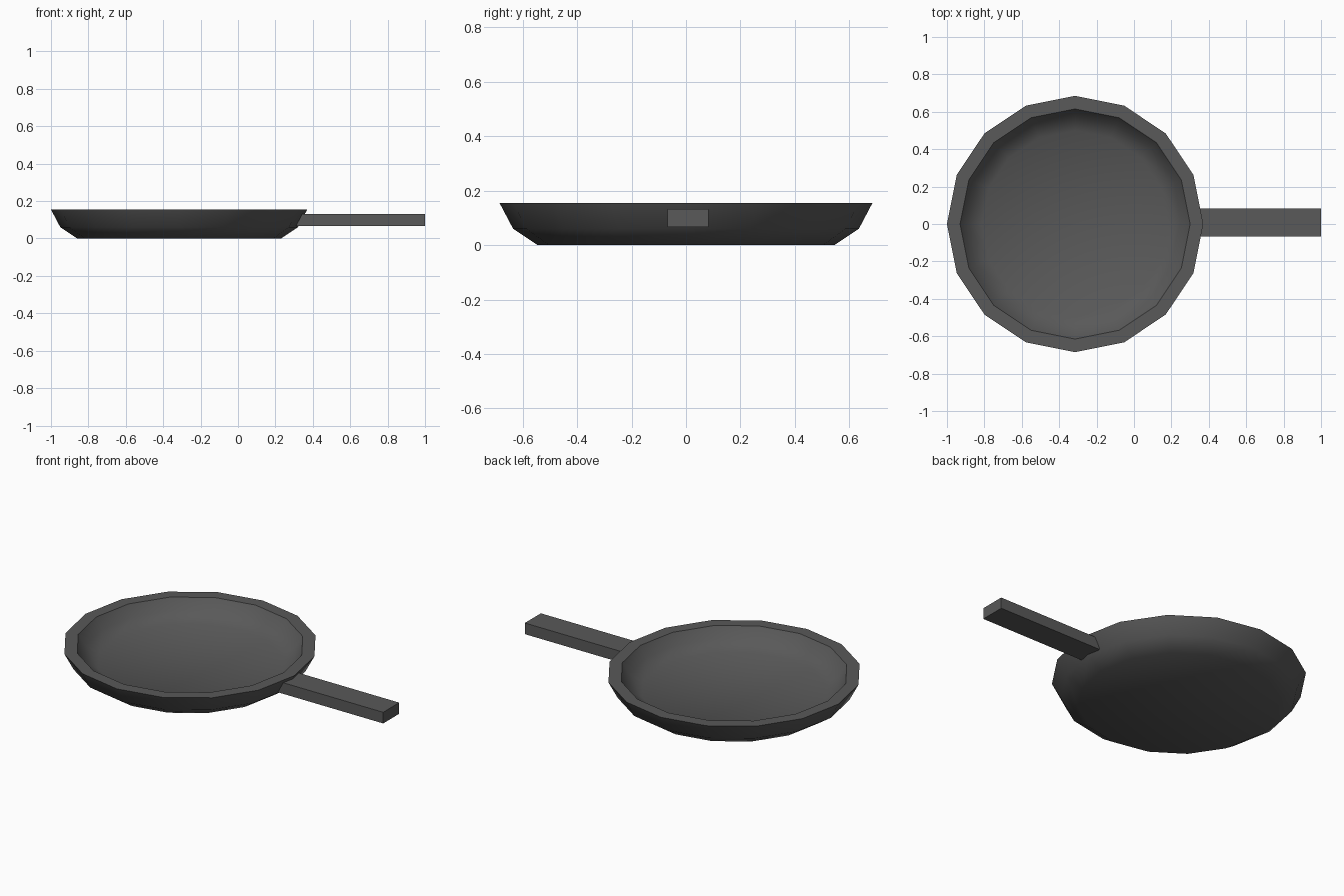
import bpy, bmesh, math

if "Cube" in bpy.data.objects:
    bpy.data.objects.remove(bpy.data.objects["Cube"])

mat = bpy.data.materials.new("dark_iron")
mat.diffuse_color = (0.1, 0.1, 0.1, 1)
mat.use_nodes = True
mat.node_tree.nodes["Principled BSDF"].inputs["Base Color"].default_value = mat.diffuse_color


def finish(name, bm):
    bmesh.ops.recalc_face_normals(bm, faces=bm.faces)
    mesh = bpy.data.meshes.new(name)
    bm.to_mesh(mesh)
    bm.free()
    mesh.materials.append(mat)
    ob = bpy.data.objects.new(name, mesh)
    bpy.context.collection.objects.link(ob)
    return ob


# Pan body: 16-sided lathe of (radius, height), from underside over rim to inner floor
SIDES = 16
CENTRE_X = -0.315
profile = [(0.545, 0), (0.635, 0.06), (0.685, 0.155),
           (0.615, 0.155), (0.575, 0.095), (0.50, 0.05)]
bm = bmesh.new()
rings = []
for r, z in profile:
    rings.append([bm.verts.new((CENTRE_X + r * math.cos(math.tau * i / SIDES),
                                r * math.sin(math.tau * i / SIDES), z))
                  for i in range(SIDES)])
for a, b in zip(rings, rings[1:]):
    for i in range(SIDES):
        j = (i + 1) % SIDES
        bm.faces.new((a[i], a[j], b[j], b[i]))

# Underside and cooking floor, as fans round a centre point
for ring, z in ((rings[0], 0), (rings[-1], 0.05)):
    hub = bm.verts.new((CENTRE_X, 0, z))
    for i in range(SIDES):
        bm.faces.new((ring[i], ring[(i + 1) % SIDES], hub))
pan = finish("pan_body", bm)
bpy.context.view_layer.objects.active = pan
pan.select_set(True)
bpy.ops.object.shade_smooth_by_angle(angle=math.radians(42))

# Handle: plain bar let into the pan wall
x0, x1, y0, y1, z0, z1 = 0.31, 1.0, -0.068, 0.082, 0.066, 0.132
bm = bmesh.new()
bmesh.ops.create_cube(bm, size=1)
for v in bm.verts:
    v.co = (x0 if v.co.x < 0 else x1, y0 if v.co.y < 0 else y1, z0 if v.co.z < 0 else z1)
finish("handle", bm)
